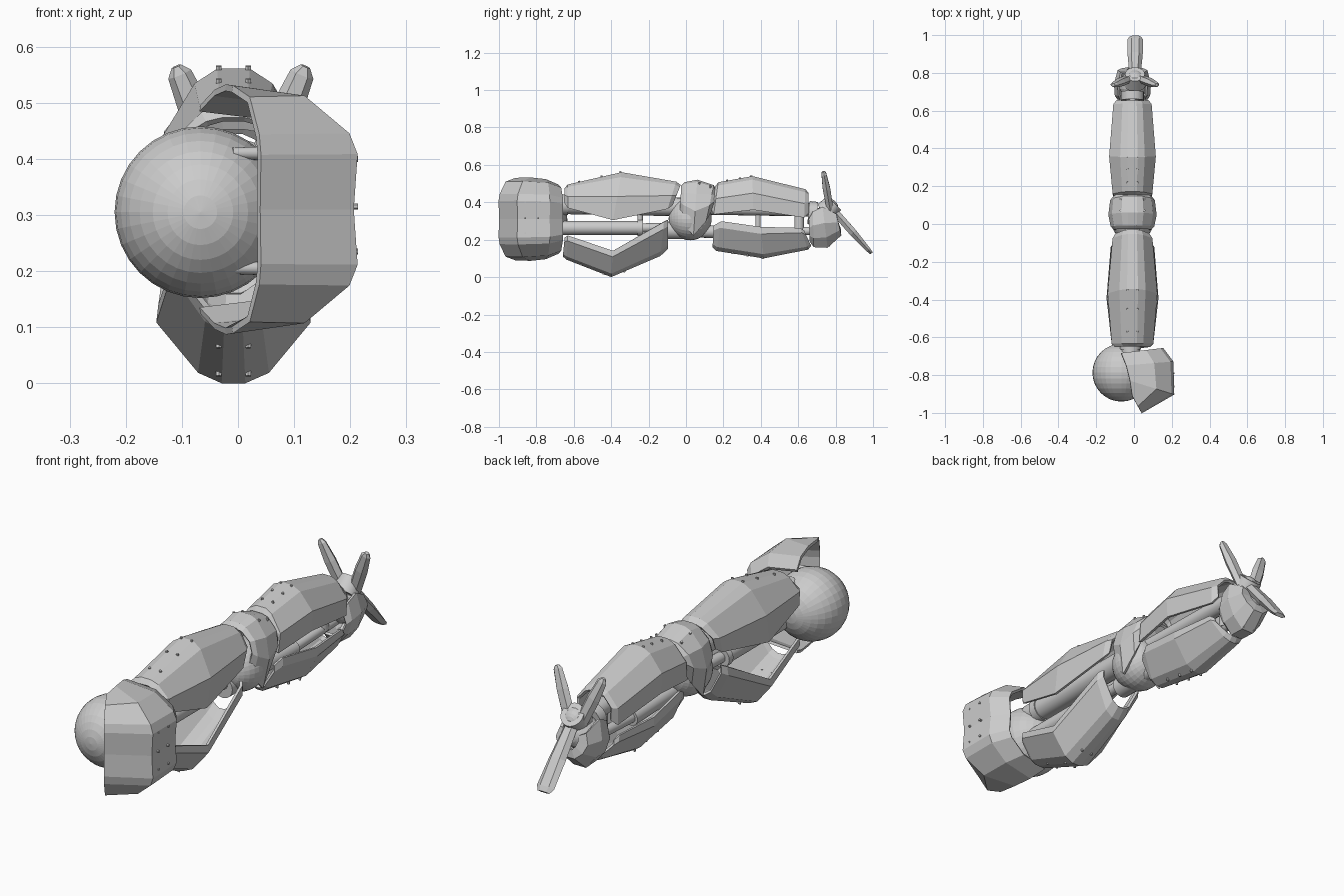
import bpy, bmesh
from math import radians
from mathutils import Vector

CX = -0.008  # arm centre line


def mesh_obj(name, verts, faces, thick=0.0):
    me = bpy.data.meshes.new(name)
    me.from_pydata(verts, [], faces)
    bm = bmesh.new()
    bm.from_mesh(me)
    bmesh.ops.recalc_face_normals(bm, faces=bm.faces)
    bm.to_mesh(me)
    bm.free()
    ob = bpy.data.objects.new(name, me)
    bpy.context.collection.objects.link(ob)
    if thick:
        m = ob.modifiers.new("thickness", 'SOLIDIFY')
        m.thickness = thick
        m.offset = 0
    return ob


def grid(name, rows, thick):
    n = len(rows[0])
    verts = [p for r in rows for p in r]
    faces = [(i * n + j, i * n + j + 1, (i + 1) * n + j + 1, (i + 1) * n + j)
             for i in range(len(rows) - 1) for j in range(n - 1)]
    return mesh_obj(name, verts, faces, thick)


def arch_shell(name, half, stations, thick=0.012):
    """half: (width, height) fractions from edge to crown.
    stations: crown y, crown z, edge y, edge z, half width."""
    prof = half + [(-u, v) for u, v in reversed(half) if u > 0]
    rows = [[(CX + u * w, ye + v * (yc - ye), ze + v * (zc - ze)) for u, v in prof]
            for yc, zc, ye, ze, w in stations]
    return grid(name, rows, thick)


def smooth(ob):
    bpy.ops.object.select_all(action='DESELECT')
    ob.select_set(True)
    bpy.context.view_layer.objects.active = ob
    bpy.ops.object.shade_smooth_by_angle(angle=radians(35))


def ball(name, loc, r, scale=(1, 1, 1), seg=32):
    bpy.ops.mesh.primitive_uv_sphere_add(segments=seg, ring_count=seg // 2, radius=r,
                                         location=loc, rotation=(radians(90), 0, 0))
    ob = bpy.context.object
    ob.name = name
    ob.scale = scale
    return ob


def rod(name, a, b, r, r2=None, sides=16):
    a, b = Vector(a), Vector(b)
    d = b - a
    bpy.ops.mesh.primitive_cone_add(vertices=sides, radius1=r, radius2=r if r2 is None else r2,
                                    depth=d.length, location=(a + b) / 2)
    ob = bpy.context.object
    ob.name = name
    ob.rotation_euler = d.to_track_quat('Z', 'Y').to_euler()
    if sides > 8:
        smooth(ob)
    return ob


def rivet(loc, n):
    loc, n = Vector(loc), Vector(n).normalized()
    rod("rivet", loc - n * 0.006, loc + n * 0.010, 0.0055, sides=6)


def blade(name, a, b, normal, w, t):
    """Tapered six-sided finger blade from a to b; w: widths, t: thicknesses."""
    a, b, n = Vector(a), Vector(b), Vector(normal)
    d = (b - a).normalized()
    side = d.cross(n).normalized()
    n = side.cross(d)
    verts = []
    for f, wi, ti in zip((0, 0.55, 0.93, 1), w, t):
        c = a.lerp(b, f)
        for u, v in ((-1, 0), (-.5, 1), (.5, 1), (1, 0), (.5, -1), (-.5, -1)):
            verts.append(c + side * u * wi + n * v * ti)
    faces = [(6 * i + j, 6 * i + (j + 1) % 6, 6 * i + 6 + (j + 1) % 6, 6 * i + 6 + j)
             for i in range(3) for j in range(6)]
    faces += [tuple(range(6)), tuple(range(18, 24))]
    return mesh_obj(name, verts, faces)


# shoulder ball and the tapered pins that hold the pad
ball("shoulder_ball", (-0.067, -0.787, 0.305), 0.153)
for z in (0.205, 0.41):
    rod("shoulder_pin", (-0.01, -0.87, z), (0.19, -0.82, z), 0.010, 0.018)

# shoulder pad: inner edge y, x; outer wall y, x; half height
cols = [(-0.91, -0.01, -0.997, 0.038, 0.215), (-0.83, -0.022, -0.90, 0.208, 0.217),
        (-0.75, -0.042, -0.73, 0.203, 0.208), (-0.685, -0.068, -0.66, 0.15, 0.18)]
ring = [(0, 1), (0.6, 0.91), (0.94, 0.61), (1, 0.45)]
ring = ring + [(0.97, 0)] + [(t, -v) for t, v in reversed(ring)]
grid("shoulder_pad", [[(xi + t * (xo - xi), yi + t * (yo - yi), 0.31 + v * h) for t, v in ring]
                      for yi, xi, yo, xo, h in cols], 0.012)
for y in (-0.86, -0.79):
    for z in (0.40, 0.315, 0.235):
        rivet((0.204, y, z), (1, 0, 0))

# armour shells
TOP = [(0.97, 0), (1, 0.5), (0.52, 0.9), (0.22, 1)]
LOW = [(0.97, 0), (1, 0.22), (0.45, 0.87), (0.15, 1)]
arch_shell("upper_arm_top_shell", TOP, [
    (-0.645, 0.47, -0.648, 0.40, 0.09), (-0.63, 0.49, -0.63, 0.37, 0.105),
    (-0.345, 0.555, -0.39, 0.305, 0.126), (-0.055, 0.505, -0.10, 0.365, 0.10),
    (-0.032, 0.488, -0.075, 0.385, 0.085)])
arch_shell("upper_arm_lower_shell", LOW, [
    (-0.655, 0.115, -0.645, 0.21, 0.09), (-0.635, 0.098, -0.63, 0.222, 0.105),
    (-0.40, 0.006, -0.39, 0.14, 0.132), (-0.14, 0.118, -0.12, 0.295, 0.11),
    (-0.10, 0.155, -0.10, 0.305, 0.095)])
arch_shell("forearm_top_shell", TOP, [
    (0.16, 0.48, 0.14, 0.36, 0.085), (0.175, 0.502, 0.15, 0.335, 0.10),
    (0.355, 0.534, 0.36, 0.36, 0.118), (0.635, 0.465, 0.63, 0.318, 0.096),
    (0.65, 0.448, 0.655, 0.345, 0.08)])
arch_shell("forearm_lower_shell", LOW, [
    (0.145, 0.165, 0.15, 0.275, 0.08), (0.165, 0.145, 0.19, 0.298, 0.095),
    (0.415, 0.106, 0.40, 0.268, 0.112), (0.65, 0.152, 0.61, 0.262, 0.09),
    (0.665, 0.172, 0.63, 0.245, 0.08)])
arch_shell("elbow_pad", [(0.8, 0), (1, 0.45), (0.85, 0.75), (0.45, 0.96), (0.2, 1)], [
    (-0.022, 0.485, -0.03, 0.33, 0.095), (-0.005, 0.502, -0.015, 0.29, 0.11),
    (0.06, 0.515, 0.04, 0.222, 0.122), (0.145, 0.487, 0.105, 0.30, 0.113),
    (0.16, 0.455, 0.135, 0.36, 0.095)])

# rows of rivets on the armour
for s in (-1, 1):
    x = CX + s * 0.026
    for y, z in ((-0.35, 0.556), (-0.45, 0.533), (-0.57, 0.505)):
        rivet((x, y, z), (0, -0.2, 1))
    for y, z in ((-0.56, 0.073), (-0.44, 0.023), (-0.33, 0.035)):
        rivet((x, y, z), (0, -0.2 if y < -0.4 else 0.3, -1))
    for y, z in ((0.22, 0.511), (0.29, 0.523), (0.35, 0.533)):
        rivet((x, y, z), (0, -0.15, 1))
    for y, z in ((0.25, 0.133), (0.33, 0.12), (0.41, 0.107)):
        rivet((x, y, z), (0, -0.15, -1))
    for y, z in ((0.07, 0.497), (0.13, 0.48)):
        rivet((CX + s * 0.06, y, z), (s * 0.4, 0.2, 1))
    rivet((x, 0.76, 0.172), (0, 0.4, -1))

# upper arm bones and piston
rod("upper_arm_bone", (CX - 0.01, -0.72, 0.388), (CX, 0.0, 0.375), 0.05)
rod("upper_arm_collar", (CX - 0.01, -0.665, 0.387), (CX - 0.01, -0.63, 0.387), 0.056)
rod("upper_arm_cylinder", (CX, -0.70, 0.263), (CX, -0.24, 0.263), 0.038)
rod("upper_arm_cylinder_cap", (CX, -0.26, 0.263), (CX, -0.23, 0.263), 0.044)
rod("upper_arm_piston", (CX, -0.25, 0.263), (CX, 0.0, 0.27), 0.024)
rod("upper_arm_clevis", (CX, -0.095, 0.25), (CX, 0.0, 0.25), 0.047)
rod("upper_arm_strut", (CX, -0.245, 0.26), (CX, -0.245, 0.345), 0.014)

# elbow joint
ball("elbow_ball", (CX, 0.022, 0.312), 0.115)

# forearm bones and struts
rod("forearm_bone", (CX, 0.08, 0.37), (CX, 0.70, 0.36), 0.036)
rod("forearm_cylinder", (CX, 0.08, 0.245), (CX, 0.40, 0.235), 0.034)
rod("forearm_piston", (CX, 0.38, 0.235), (CX, 0.72, 0.25), 0.022)
for y, r in ((0.385, 0.014), (0.605, 0.026)):
    rod("forearm_strut", (CX, y, 0.24), (CX, y, 0.36), r)

# wrist and palm
ball("wrist_ball", (CX + 0.005, 0.735, 0.30), 0.075, seg=24)
rod("wrist_collar", (CX, 0.655, 0.345), (CX, 0.70, 0.34), 0.062)
arch_shell("palm_shell", [(0.8, 0), (1, 0.4), (0.75, 0.75), (0.3, 1)], [
    (0.665, 0.195, 0.66, 0.31, 0.075), (0.685, 0.165, 0.68, 0.35, 0.088),
    (0.755, 0.162, 0.73, 0.375, 0.092), (0.825, 0.225, 0.80, 0.335, 0.075),
    (0.822, 0.258, 0.80, 0.315, 0.03)])

# claw hub and three blades
HX, HY, HZ = 0.005, 0.763, 0.367
axis = Vector((0, 0.71, 0.70))
hub = Vector((HX, HY, HZ))
ball("claw_hub", hub, 0.052, seg=24)
rod("claw_hub_disc", hub - axis * 0.03, hub + axis * 0.042, 0.058, 0.052, sides=24)
blade("long_claw", (HX, 0.775, 0.372), (HX + 0.002, 0.992, 0.127), axis,
      (0.028, 0.04, 0.042, 0.03), (0.02, 0.02, 0.012, 0.008))
for s in (-1, 1):
    blade("short_claw", (HX + s * 0.03, 0.77, 0.365), (HX + s * 0.115, 0.735, 0.565),
          (0, 1, 0.15), (0.03, 0.03, 0.022, 0.009), (0.018, 0.02, 0.013, 0.008))
